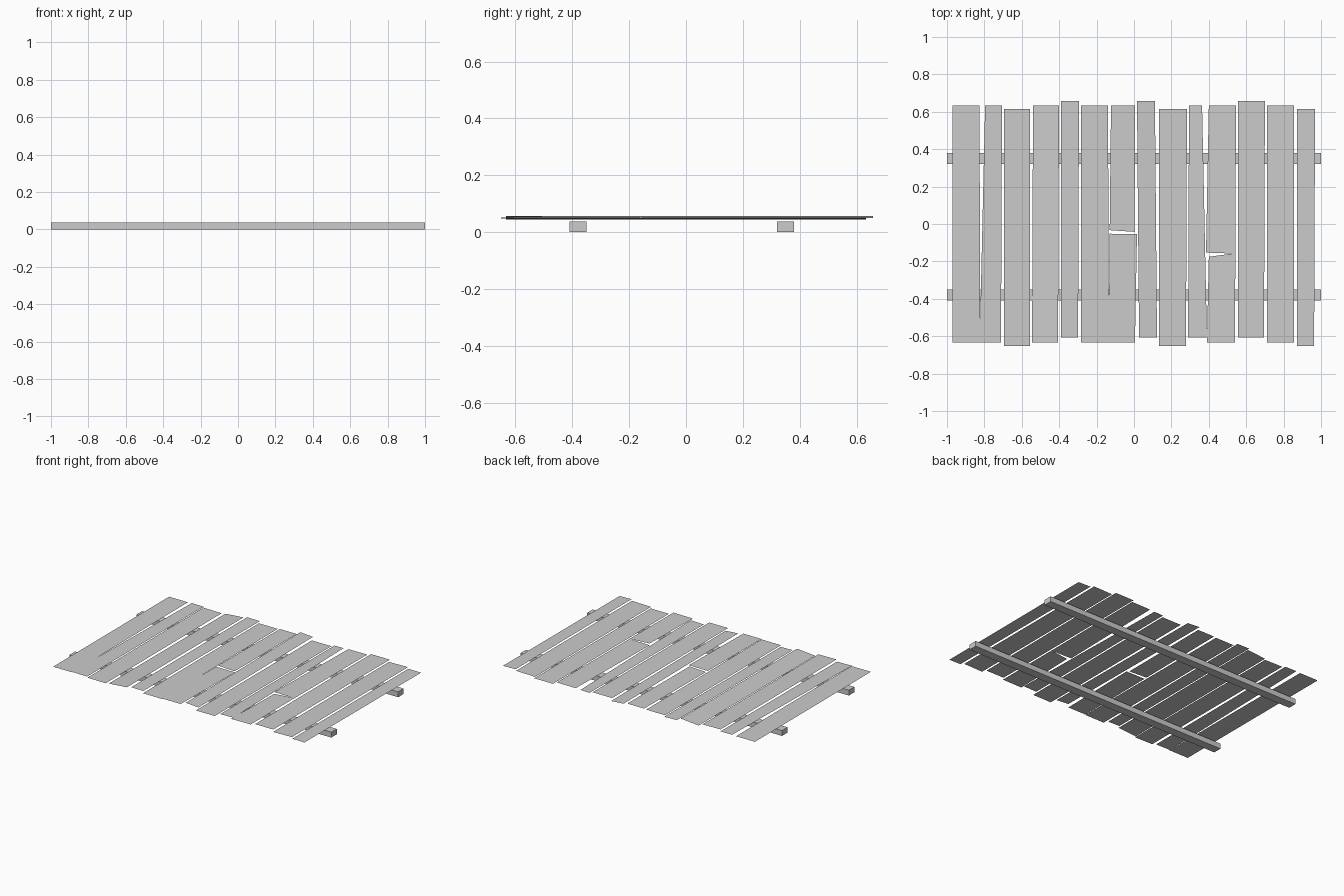
import bpy
import bmesh
from mathutils import Vector

cube = bpy.data.objects.get("Cube")
if cube:
    bpy.data.objects.remove(cube)

wood = bpy.data.materials.new("weathered_grey_wood")
wood.use_nodes = True
grey = (0.6, 0.6, 0.6, 1)
wood.diffuse_color = grey
wood.node_tree.nodes["Principled BSDF"].inputs["Base Color"].default_value = grey

HALF = 0.633                                        # half plank length
SHIFT = {"mid": 0, "back": 0.025, "front": -0.018}  # stagger of the plank ends


def add_object(name, bm):
    mesh = bpy.data.meshes.new(name)
    bm.to_mesh(mesh)
    bm.free()
    mesh.materials.append(wood)
    obj = bpy.data.objects.new(name, mesh)
    bpy.context.collection.objects.link(obj)
    return obj


def add_beam(name, y):
    bm = bmesh.new()
    bmesh.ops.create_cube(bm, size=1)
    bmesh.ops.scale(bm, vec=(2, 0.06, 0.037), verts=bm.verts)
    bmesh.ops.translate(bm, vec=(0, y, 0.0185), verts=bm.verts)
    add_object(name, bm)


def add_board(name, outline, z_left, z_right):
    """Paper-thin board from a counter-clockwise outline, sloped along x."""
    left = min(x for x, y in outline)
    width = max(x for x, y in outline) - left
    bm = bmesh.new()
    verts = [bm.verts.new(Vector((x, y, z_left + (z_right - z_left) * (x - left) / width)))
             for x, y in outline]
    bm.faces.new(verts)
    add_object(name, bm)


# Two cross beams under the deck
add_beam("back_beam", 0.35)
add_beam("front_beam", -0.38)

# Whole planks: back left/right x, front left/right x, stagger, left/right height
planks = [
    (-.97, -.826, -.97, -.822, "mid", .048, .048),
    (-.796, -.706, -.825, -.711, "mid", .051, .049),
    (-.695, -.556, -.695, -.556, "front", .053, .051),
    (-.54, -.401, -.545, -.406, "mid", .045, .057),
    (-.39, -.294, -.39, -.299, "back", .052, .05),
    (-.283, -.139, -.283, -.134, "mid", .048, .048),
    (.016, .112, .027, .123, "back", .057, .049),
    (.134, .283, .134, .278, "front", .048, .048),
    (.294, .364, .289, .39, "back", .048, .05),
    (.556, .7, .556, .695, "back", .05, .05),
    (.711, .856, .711, .856, "mid", .047, .05),
    (.872, .968, .872, .963, "front", .05, .048),
]
for i, (bl, br, fl, fr, stagger, zl, zr) in enumerate(planks, 1):
    back, front = HALF + SHIFT[stagger], SHIFT[stagger] - HALF
    if bl == .294:
        back = HALF                                 # narrow plank is cut short
    add_board(f"plank_{i}", [(fl, front), (fr, front), (br, back), (bl, back)], zl, zr)

# Plank snapped in two near the middle
add_board("snapped_plank_back",
          [(-.13, -.033), (.003, -.042), (.006, HALF), (-.123, HALF)], .051, .051)
add_board("snapped_plank_front",
          [(-.135, -HALF), (.005, -HALF), (.016, -.054), (-.13, -.052)], .051, .051)

# Plank split by a wedge-shaped crack from one edge
add_board("cracked_plank",
          [(.39, -HALF), (.54, -HALF), (.545, HALF), (.4, HALF),
           (.385, -.153), (.53, -.158), (.4, -.175)], .052, .053)
